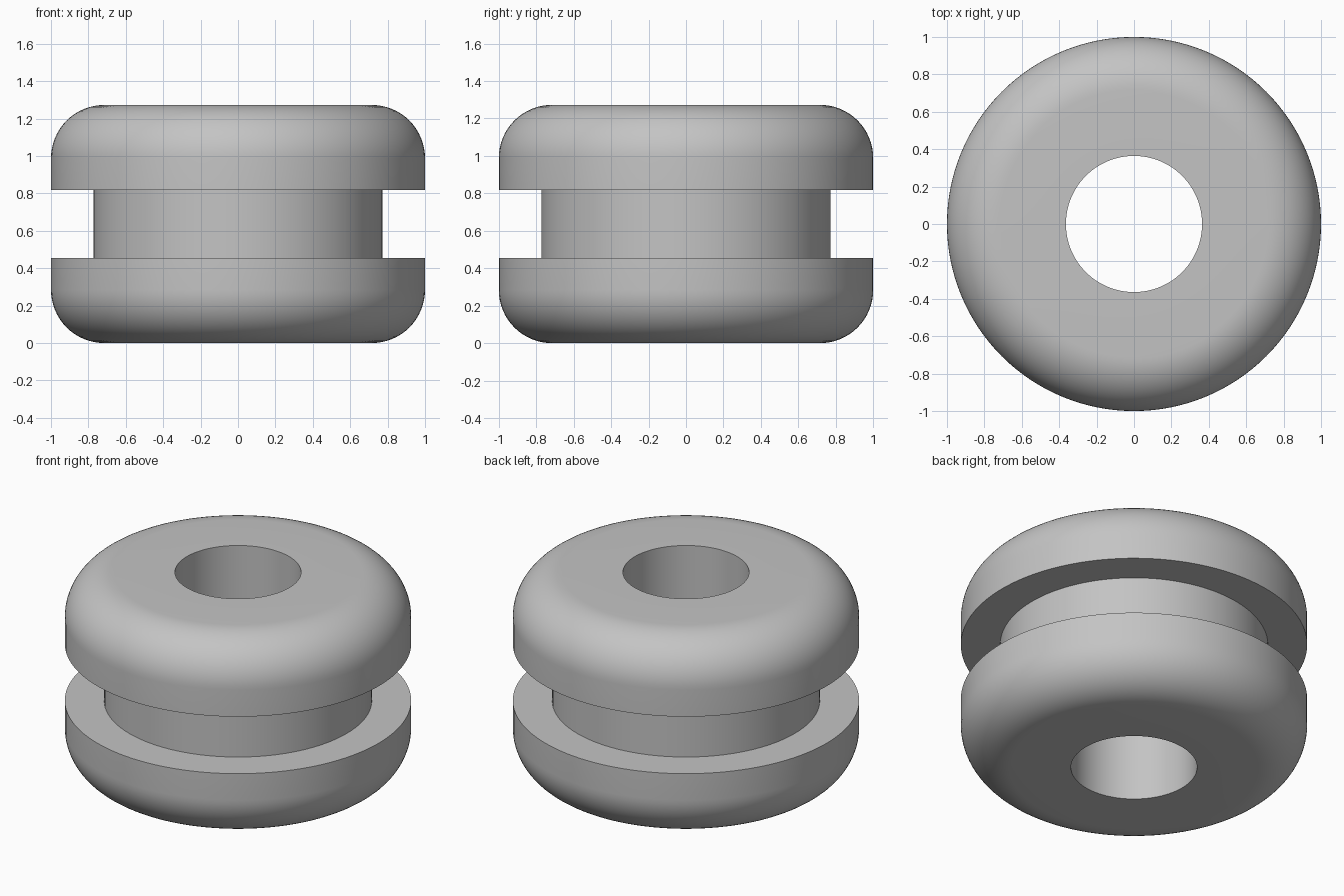
import bpy, bmesh, math

cube = bpy.data.objects.get("Cube")
if cube:
    bpy.data.objects.remove(cube, do_unlink=True)

# Main dimensions
HEIGHT, OUTER, HOLE = 1.273, 1.0, 0.364
GROOVE, GROOVE_LOW, FILLET = 0.773, 0.455, 0.285
SEGMENTS, ARC_STEPS = 128, 16

# Rubber material
rubber = bpy.data.materials.new("grey rubber")
rubber.use_nodes = True
color = (0.55, 0.55, 0.55, 1)
rubber.diffuse_color = color
rubber.node_tree.nodes["Principled BSDF"].inputs["Base Color"].default_value = color

# Lower half of the cross-section: hole edge, rounded rim, groove
lower = [(HOLE, 0)]
for i in range(ARC_STEPS + 1):
    a = math.pi / 2 * i / ARC_STEPS
    lower.append((OUTER - FILLET + FILLET * math.sin(a), FILLET - FILLET * math.cos(a)))
lower += [(OUTER, GROOVE_LOW), (GROOVE, GROOVE_LOW)]

# Mirror it upward to close the section
profile = lower + [(r, HEIGHT - z) for r, z in reversed(lower)]

# Revolve the section around the z axis
bm = bmesh.new()
verts = [bm.verts.new((r, 0, z)) for r, z in profile]
edges = [bm.edges.new((v, verts[(i + 1) % len(verts)])) for i, v in enumerate(verts)]
bmesh.ops.spin(bm, geom=verts + edges, cent=(0, 0, 0), axis=(0, 0, 1),
               angle=math.tau, steps=SEGMENTS, use_merge=True)
bmesh.ops.remove_doubles(bm, verts=bm.verts, dist=0.0001)
bmesh.ops.recalc_face_normals(bm, faces=bm.faces)

mesh = bpy.data.meshes.new("grommet")
bm.to_mesh(mesh)
bm.free()
mesh.materials.append(rubber)
grommet = bpy.data.objects.new("grommet", mesh)
bpy.context.collection.objects.link(grommet)

# Smooth the rounded surfaces, keep the corners sharp
bpy.ops.object.select_all(action="DESELECT")
grommet.select_set(True)
bpy.context.view_layer.objects.active = grommet
bpy.ops.object.shade_smooth_by_angle(angle=math.radians(30))
